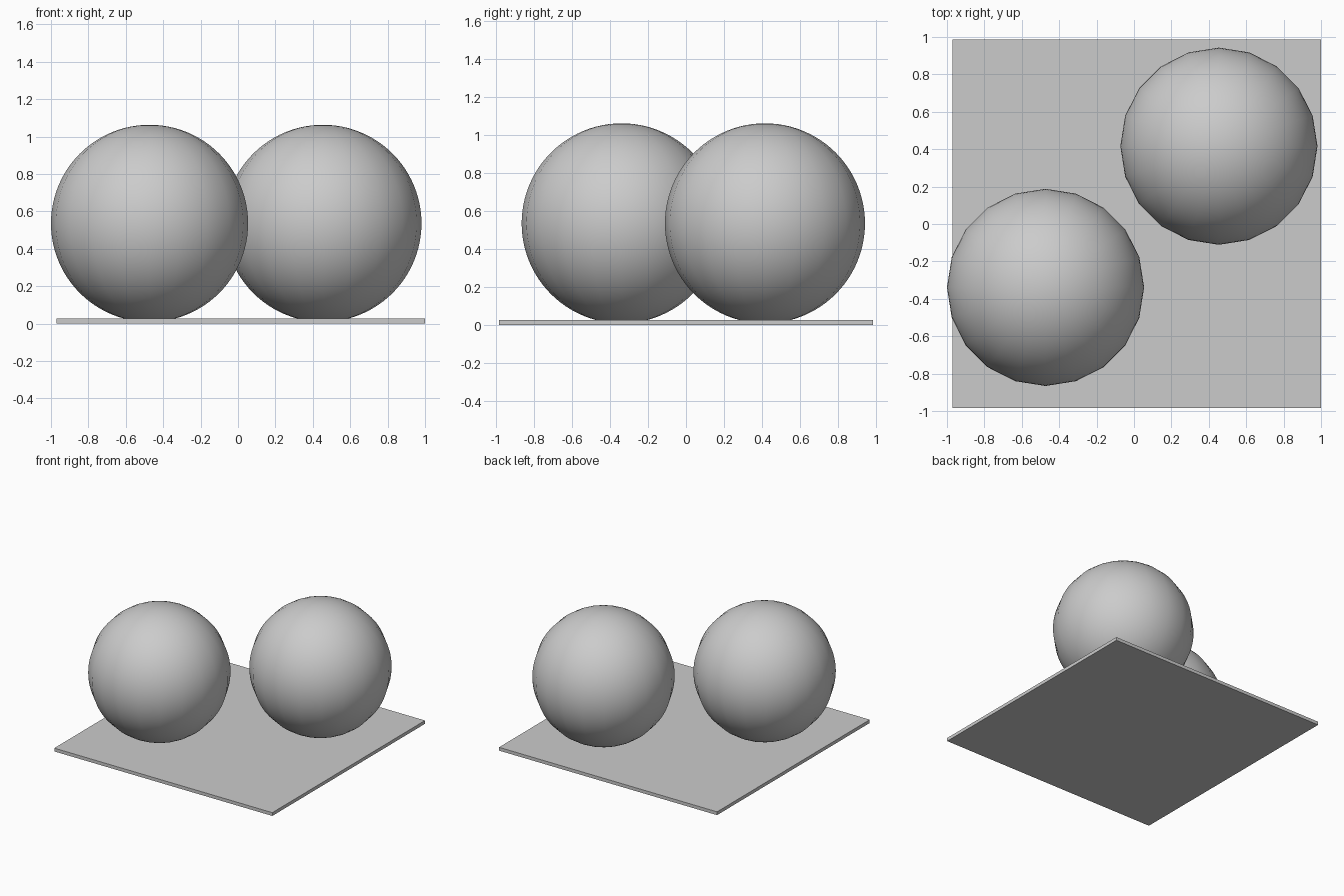
import bpy

if "Cube" in bpy.data.objects:
    bpy.data.objects.remove(bpy.data.objects["Cube"])

RADIUS = 0.527
CENTRE_Z = 0.536

# Thin base plate
bpy.ops.mesh.primitive_cube_add(size=1, location=(0.014, 0.001, 0.0135))
plate = bpy.context.object
plate.name = "base_plate"
plate.scale = (1.97, 1.97, 0.027)
bpy.ops.object.transform_apply(location=False, rotation=False, scale=True)


def add_ball(name, x, y):
    # 20 meridians with fine rings, sunk slightly into the plate
    bpy.ops.mesh.primitive_uv_sphere_add(
        segments=20, ring_count=48, radius=RADIUS, location=(x, y, CENTRE_Z))
    ball = bpy.context.object
    ball.name = name
    bpy.ops.object.shade_smooth()


# Two balls on opposite corners
add_ball("front_left_ball", -0.473, -0.339)
add_ball("back_right_ball", 0.454, 0.416)
